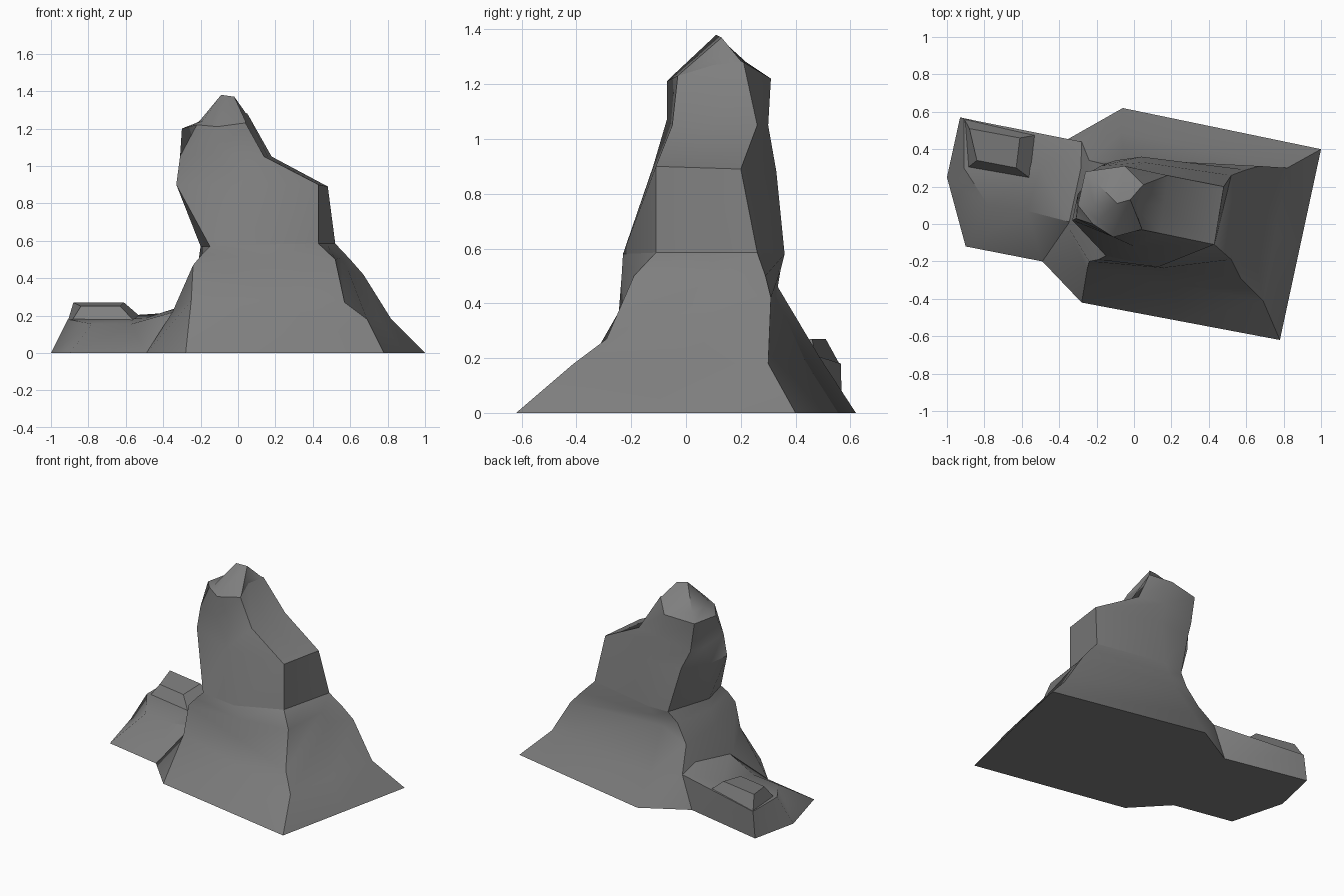
import bpy
import bmesh
from math import radians
from mathutils import Vector

default_cube = bpy.data.objects.get("Cube")
if default_cube:
    bpy.data.objects.remove(default_cube, do_unlink=True)

# One plain stone colour for everything
stone = bpy.data.materials.new("grey_stone")
stone.use_nodes = True
stone_colour = (0.21, 0.21, 0.21, 1)
stone.diffuse_color = stone_colour
shader = stone.node_tree.nodes["Principled BSDF"]
shader.inputs["Base Color"].default_value = stone_colour
shader.inputs["Roughness"].default_value = 0.9

MID = None  # marks a ring corner that sits halfway between its neighbours


def fill_ring(ring):
    """Replace every MID corner with the midpoint of the corners beside it."""
    count = len(ring)
    filled = []
    for i, corner in enumerate(ring):
        if corner is MID:
            before, after = Vector(ring[i - 1]), Vector(ring[(i + 1) % count])
            filled.append((before + after) / 2)
        else:
            filled.append(Vector(corner))
    return filled


def loft_rock(name, *rings):
    """Skin a stack of rings into one closed rock, with soft faces and sharp ridges."""
    bm = bmesh.new()
    loops = [[bm.verts.new(p) for p in fill_ring(ring)] for ring in rings]
    count = len(loops[0])
    for lower, upper in zip(loops, loops[1:]):
        for i in range(count):
            j = (i + 1) % count
            bm.faces.new((lower[i], lower[j], upper[j], upper[i]))
    bm.faces.new(list(reversed(loops[0])))
    bm.faces.new(loops[-1])
    bmesh.ops.remove_doubles(bm, verts=bm.verts, dist=0.001)
    bmesh.ops.recalc_face_normals(bm, faces=bm.faces)
    mesh = bpy.data.meshes.new(name)
    bm.to_mesh(mesh)
    bm.free()
    mesh.materials.append(stone)
    rock = bpy.data.objects.new(name, mesh)
    bpy.context.collection.objects.link(rock)
    bpy.ops.object.select_all(action="DESELECT")
    rock.select_set(True)
    bpy.context.view_layer.objects.active = rock
    bpy.ops.object.shade_smooth_by_angle(angle=radians(38))
    return rock


# Ring order: front left, front middle, front right, right middle,
# back right, back middle, back left, left middle

# Shared ring where the pillar stands on the mound
waist = [(-.15, -.17, .57), (.13, -.23, .58), (.43, -.11, .585), MID,
         (.52, .26, .585), (.04, .36, .58), (-.1, .34, .57), (-.2, .03, .57)]

# Shared ring where the peak sits on the pillar
crown = [(-.22, 0, 1.22), (-.11, -.07, 1.21), (.04, -.03, 1.23), (.01, .1, 1.27),
         (.05, .21, 1.28), (-.05, .31, 1.22), (-.26, .28, 1.2), (-.3, .1, 1.2)]

# Wide foot of the rock
loft_rock(
    "base_mound",
    [(-.28, -.42, 0), MID, (.78, -.62, 0), MID,
     (1, .4, 0), (-.06, .62, 0), (-.36, .45, 0), (-.49, -.2, 0)],
    [(-.25, -.24, .28), MID, (.69, -.41, .18), MID,
     (.82, .3, .18), (-.07, .49, .2), (-.28, .44, .22), (-.35, -.02, .22)],
    [(-.24, -.2, .47), MID, (.57, -.29, .27), (.59, .15, .44),
     (.67, .31, .42), (-.05, .335, .46), (-.24, .34, .38), (-.25, .05, .4)],
    [(-.19, -.19, .53), (.15, -.235, .5), (.52, -.19, .5), (.55, .13, .51),
     (.6, .29, .5), (0, .345, .52), (-.16, .32, .5), (-.21, .04, .5)],
    waist,
)

# Upright column with a shoulder on its left and a dent on its right
loft_rock(
    "pillar",
    waist,
    [(-.33, .02, .9), (0, -.12, .9), (.43, -.11, .9), MID,
     (.48, .2, .89), (.05, .33, .88), (-.18, .31, .88), (-.3, .16, .89)],
    [(-.31, .03, 1.05), (-.11, -.07, 1.07), (.14, -.05, 1.05), MID,
     (.18, .26, 1.05), (0, .3, 1.05), (-.23, .28, 1), (-.25, .15, .99)],
    crown,
)

# Pointed top, stepping in above the crown and closing on a short ridge
ridge_left, ridge_right = (-.09, .11, 1.38), (-.02, .13, 1.37)
loft_rock(
    "peak",
    crown,
    [(-.19, .02, 1.24), (-.11, -.05, 1.23), (.04, -.02, 1.24), (0, .11, 1.3),
     (.04, .2, 1.285), (-.06, .22, 1.28), (-.2, .22, 1.245), (-.21, .1, 1.235)],
    [ridge_left] * 2 + [ridge_right] * 3 + [ridge_left] * 3,
)

# Low shelf reaching out to the right
loft_rock(
    "side_ledge",
    [(-1, .25, 0), (-.9, -.12, 0), (-.49, -.2, 0), (-.2, -.2, 0),
     (-.2, .4, 0), (-.36, .45, 0), (-.93, .57, 0)],
    [(-.91, .3, .18), (-.78, .1, .155), (-.57, .07, .155), (-.34, .01, .22),
     (-.24, .3, .27), (-.28, .44, .22), (-.91, .565, .18)],
    [(-.5, .3, .185)] * 7,
)

# Flat boulder on the shelf
loft_rock(
    "ledge_boulder",
    [(-.91, .565, .17), (-.89, .3, .17), (-.55, .24, .165), (-.5, .48, .175)],
    [(-.88, .51, .27), (-.84, .34, .25), (-.63, .3, .25), (-.61, .46, .27)],
)
